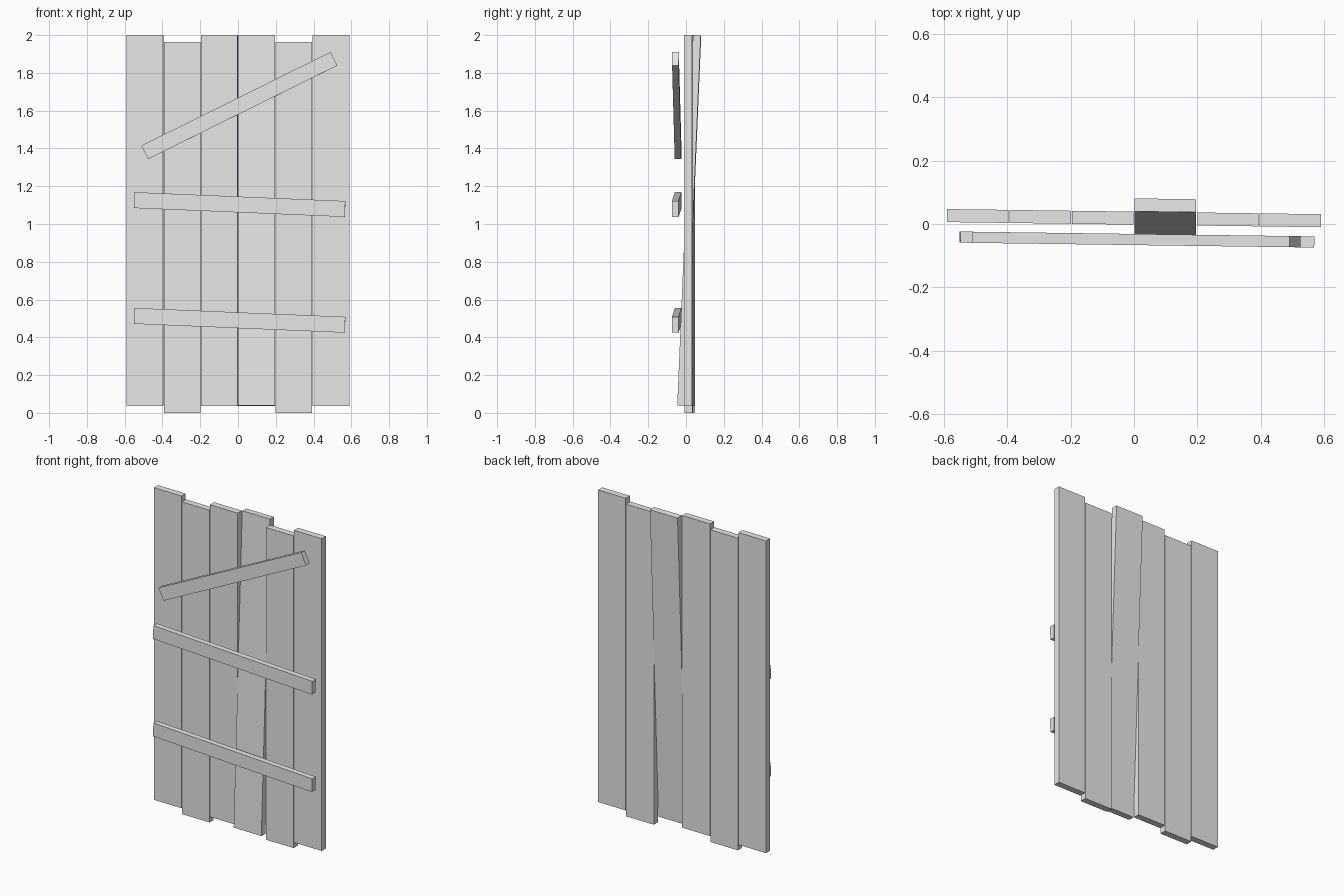
import bpy
from mathutils import Matrix, Vector

cube = bpy.data.objects.get("Cube")
if cube:
    bpy.data.objects.remove(cube, do_unlink=True)

# Single plain grey
grey = bpy.data.materials.new("plain_grey")
grey.use_nodes = True
colour = (0.8, 0.8, 0.8, 1)
grey.diffuse_color = colour
grey.node_tree.nodes["Principled BSDF"].inputs["Base Color"].default_value = colour

# The whole door is turned slightly about the vertical
YAW = Matrix.Rotation(-0.0137, 4, 'Z')


def board(name, size, centre, tilt=0.0, lean=0.0):
    """Box board: tilt turns it in the door plane, lean tips it backwards."""
    bpy.ops.mesh.primitive_cube_add(size=1)
    ob = bpy.context.object
    ob.name = name
    ob.data.transform(Matrix.Diagonal(Vector((*size, 1))))
    ob.data.materials.append(grey)
    ob.matrix_world = (Matrix.Translation(centre) @ YAW
                       @ Matrix.Rotation(-tilt, 4, 'Y')
                       @ Matrix.Rotation(-lean, 4, 'X'))
    return ob


# Upright planks: two hang lower, one leans out of line
PITCH, LENGTH = 0.197, 1.963
for i in range(6):
    x = (i - 2.5) * PITCH
    z = 0.982 if i in (1, 4) else 1.018
    board(f"plank_{i + 1}", (0.194, 0.041, LENGTH),
          (x, 0.0185 - 0.0137 * x, z), lean=0.0425 if i == 3 else 0)

# Two cross battens
for name, z in (("lower_batten", 0.49), ("middle_batten", 1.103)):
    board(name, (1.117, 0.035, 0.084), (0.009, -0.049, z), tilt=-0.042)

# Diagonal brace
board("diagonal_brace", (1.117, 0.035, 0.08), (0.007, -0.049, 1.627), tilt=0.459)
